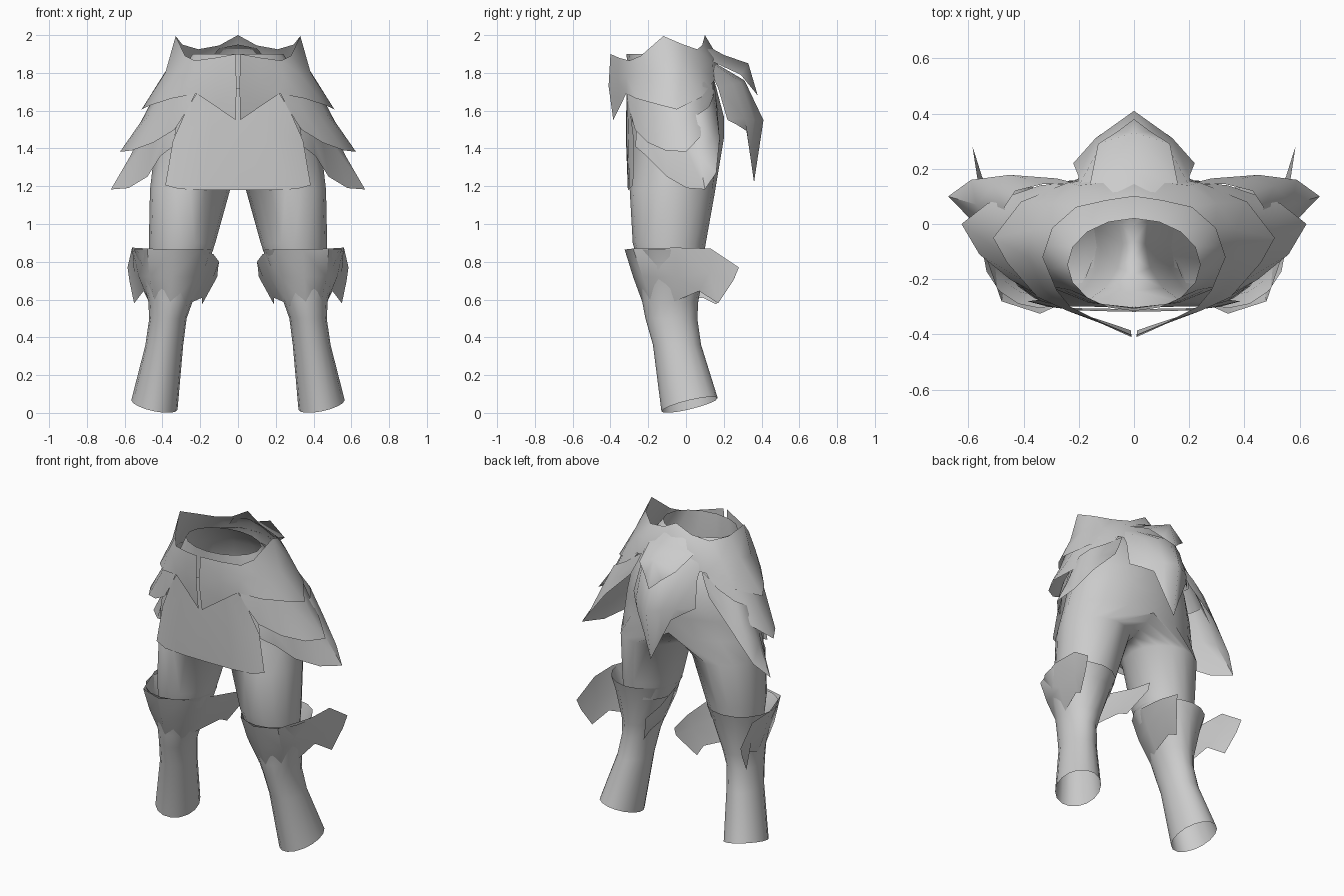
import bpy, math

grey = bpy.data.materials.new("plain_grey")
grey.diffuse_color = (0.6, 0.6, 0.6, 1)


def finish(name, verts, faces):
    """Right half of a part, mirrored to the left."""
    me = bpy.data.meshes.new(name)
    me.from_pydata(verts, [], faces)
    me.materials.append(grey)
    ob = bpy.data.objects.new(name, me)
    bpy.context.collection.objects.link(ob)
    ob.modifiers.new("Mirror", 'MIRROR')
    bpy.ops.object.select_all(action='DESELECT')
    ob.select_set(True)
    bpy.context.view_layer.objects.active = ob
    bpy.ops.object.shade_smooth_by_angle(angle=math.radians(50))
    return ob


def sheet(name, cols):
    """Open plate: columns of points, each listed from top to bottom."""
    n = len(cols[0])
    verts = [p for c in cols for p in c]
    faces = [(c * n + r, c * n + r + 1, (c + 1) * n + r + 1, (c + 1) * n + r)
             for c in range(len(cols) - 1) for r in range(n - 1)]
    return finish(name, verts, faces)


SIDES = 16
HALF = SIDES // 2


def ring(x0, x1, y0, y1, z, tilt=0):
    """Full ellipse, starting in front and running round the outer side."""
    pts = []
    for i in range(SIDES):
        a = 2 * math.pi * i / SIDES - math.pi / 2
        u, v = math.cos(a), math.sin(a)
        pts.append(((x0 + x1) / 2 + u * (x1 - x0) / 2,
                    (y0 + y1) / 2 + v * (y1 - y0) / 2,
                    z + tilt * (0.7 * u + v)))
    return pts


def half_ring(rx, y0, y1, z):
    """Outer half of an ellipse centred on the middle plane."""
    pts = ring(-rx, rx, y0, y1, z)[:HALF + 1]
    return [(max(0, x) if 0 < i < HALF else 0, y, h)
            for i, (x, y, h) in enumerate(pts)]


def skin(name, full, halves=()):
    """Closed leg rings, then half rings of the pelvis above them."""
    verts = [p for r in list(full) + list(halves) for p in r]
    faces = []
    for k in range(len(full) - 1):
        for i in range(SIDES):
            j = (i + 1) % SIDES
            a, b = k * SIDES, (k + 1) * SIDES
            faces.append((a + i, a + j, b + j, b + i))
    low, top = (len(full) - 1) * SIDES, len(full) * SIDES
    for k in range(len(halves)):
        faces += [(low + i, low + i + 1, top + i + 1, top + i)
                  for i in range(HALF)]
        low, top = top, top + HALF + 1
    return finish(name, verts, faces)


# Lower legs, open at the ankle and flaring under the knee guard
skin("lower_leg", [ring(*r) for r in [
    (.32, .565, -.13, .168, .043, .035), (.29, .49, -.175, .08, .36),
    (.272, .47, -.215, .06, .5), (.24, .475, -.232, .065, .59),
    (.17, .52, -.26, .10, .78), (.13, .55, -.305, .125, .865)]])

# Trousers: thighs joined by a crotch seam to an open-topped pelvis
crotch = half_ring(.45, -.302, .178, 1.32)
for i in range(1, HALF):
    t = i / HALF
    crotch.append((0, .178 - .48 * t, 1.32 - .09 * math.sin(math.pi * t)))
skin("trousers",
     [ring(.16, .465, -.25, .085, .78), ring(.12, .472, -.282, .105, .9),
      ring(.042, .466, -.298, .155, 1.18), crotch],
     [half_ring(.42, -.305, .2, 1.45), half_ring(.39, -.305, .2, 1.57),
      half_ring(.33, -.305, .15, 1.76), half_ring(.24, -.315, .02, 1.9)])

# Knee guards with fins trailing behind on both sides
sheet("knee_guard", [
    [(.105, .27, .77), (.11, .26, .72), (.19, .16, .575)],
    [(.10, .12, .80), (.13, .12, .72), (.19, .09, .61)],
    [(.13, -.08, .84), (.17, -.08, .72), (.235, -.08, .59)],
    [(.20, -.26, .865), (.225, -.225, .72), (.275, -.18, .565)],
    [(.34, -.325, .865), (.35, -.28, .72), (.36, -.225, .57)],
    [(.48, -.28, .87), (.47, -.23, .72), (.435, -.18, .57)],
    [(.56, -.05, .875), (.525, -.05, .72), (.472, -.06, .59)],
    [(.562, .13, .87), (.55, .12, .74), (.5, .07, .645)],
    [(.585, .28, .77), (.575, .25, .70), (.55, .17, .58)]])

# Front apron
sheet("apron", [
    [(0, -.315, 1.72), (0, -.318, 1.45), (0, -.308, 1.18)],
    [(.12, -.315, 1.71), (.15, -.315, 1.45), (.17, -.306, 1.18)],
    [(.22, -.312, 1.69), (.27, -.305, 1.45), (.31, -.30, 1.185)],
    [(.275, -.295, 1.60), (.345, -.275, 1.44), (.385, -.28, 1.205)]])

# Waist plate with raised collar points and a slit in front
sheet("waist_plate", [
    [(.012, -.40, 1.90), (.008, -.41, 1.73), (.012, -.385, 1.55)],
    [(.12, -.355, 1.88), (.12, -.36, 1.76), (.115, -.35, 1.62)],
    [(.23, -.30, 1.865), (.24, -.315, 1.78), (.22, -.317, 1.69)],
    [(.28, -.24, 1.89), (.33, -.235, 1.79), (.35, -.265, 1.665)],
    [(.33, -.12, 1.995), (.385, -.12, 1.80), (.46, -.14, 1.63)],
    [(.295, -.015, 1.95), (.37, -.02, 1.83), (.51, -.05, 1.607)],
    [(.21, .06, 1.925), (.30, .075, 1.83), (.41, .08, 1.67)],
    [(.10, .085, 1.945), (.20, .14, 1.86), (.24, .15, 1.76)],
    [(0, .10, 2.0), (0, .16, 1.9), (0, .18, 1.78)]])

# Two overlapping hip plates per side
sheet("middle_hip_plate", [
    [(.22, -.315, 1.70), (.24, -.307, 1.66), (.265, -.30, 1.61)],
    [(.32, -.25, 1.73), (.33, -.265, 1.62), (.335, -.27, 1.5)],
    [(.37, -.19, 1.73), (.41, -.20, 1.60), (.45, -.20, 1.43)],
    [(.40, -.11, 1.72), (.47, -.11, 1.58), (.56, -.11, 1.39)],
    [(.42, -.01, 1.72), (.515, -.01, 1.54), (.625, 0, 1.382)],
    [(.34, .09, 1.75), (.43, .08, 1.62), (.53, .075, 1.46)],
    [(.22, .14, 1.78), (.29, .145, 1.70), (.34, .14, 1.61)]])
sheet("lower_hip_plate", [
    [(.325, -.26, 1.52), (.335, -.265, 1.46), (.345, -.268, 1.41)],
    [(.37, -.20, 1.56), (.39, -.215, 1.47), (.41, -.21, 1.36)],
    [(.41, -.10, 1.57), (.45, -.11, 1.42), (.48, -.10, 1.25)],
    [(.45, 0, 1.57), (.52, 0, 1.4), (.58, .005, 1.19)],
    [(.47, .06, 1.58), (.57, .07, 1.36), (.673, .10, 1.183)],
    [(.43, .12, 1.62), (.51, .14, 1.45), (.59, .16, 1.27)],
    [(.33, .145, 1.68), (.39, .165, 1.57), (.45, .178, 1.45)],
    [(.21, .145, 1.77), (.24, .155, 1.70), (.28, .165, 1.62)]])

# Pointed tail plates behind
sheet("upper_tail_plate", [
    [(.10, .09, 1.93), (.16, .14, 1.86), (.13, .29, 1.79), (.06, .335, 1.735)],
    [(0, .10, 1.95), (0, .2, 1.895), (0, .33, 1.85), (0, .38, 1.68)]])
sheet("lower_tail_plate", [
    [(.21, .12, 1.83), (.20, .17, 1.72), (.22, .22, 1.55), (.175, .27, 1.525)],
    [(.12, .14, 1.85), (.14, .25, 1.74), (.14, .31, 1.56), (.12, .325, 1.49)],
    [(.06, .14, 1.86), (.07, .29, 1.75), (.07, .36, 1.55), (.06, .34, 1.36)],
    [(0, .14, 1.86), (0, .31, 1.76), (0, .41, 1.55), (0, .36, 1.22)]])
